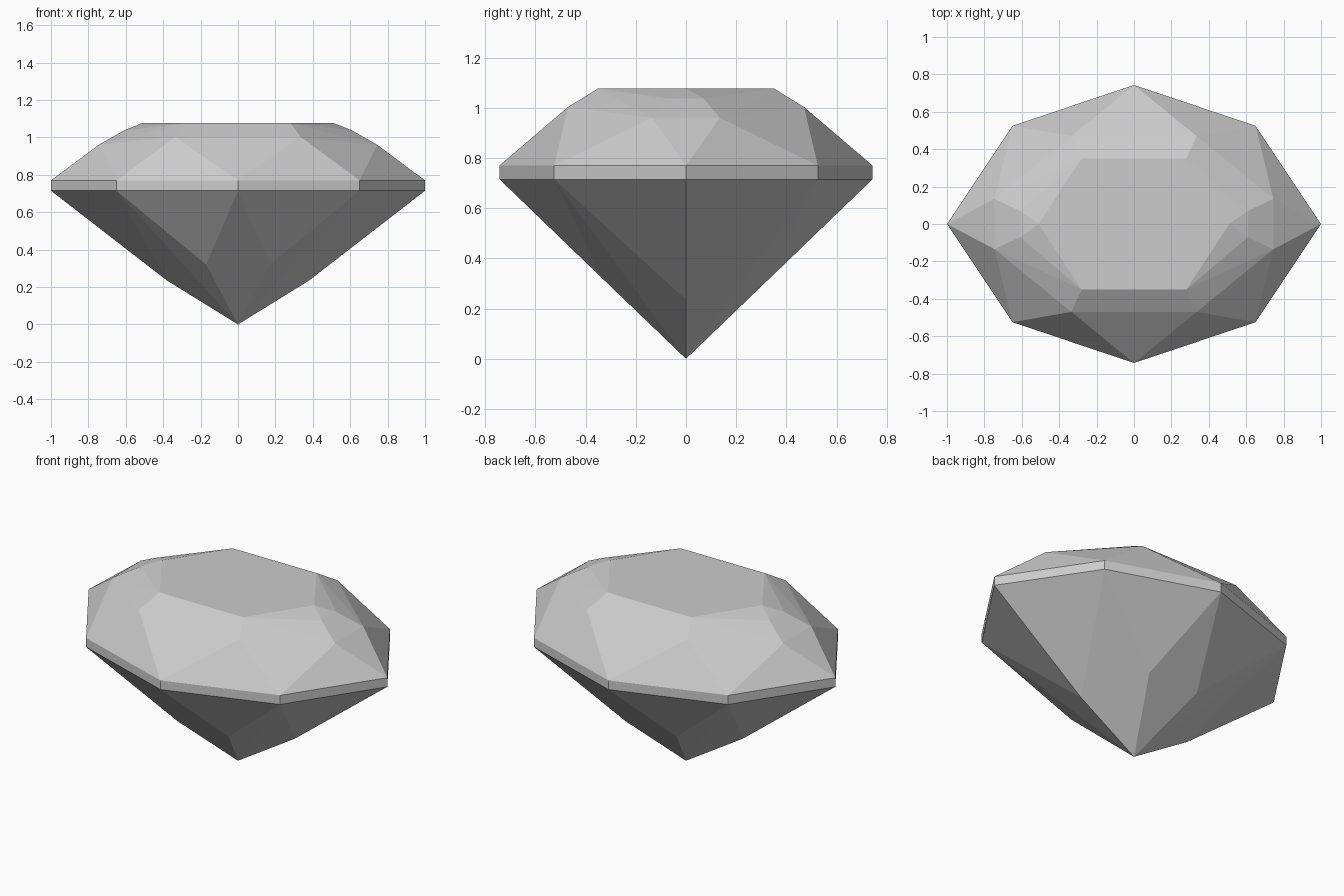
import bpy
import bmesh
from math import radians

cube = bpy.data.objects.get("Cube")
if cube:
    bpy.data.objects.remove(cube, do_unlink=True)

GIRDLE_BOTTOM, GIRDLE_TOP, TABLE = 0.715, 0.77, 1.077

# Eight-sided outline, one quadrant
outline = [(1, 0), (0.65, 0.525), (0, 0.743)]

# Facet corners in one quadrant, from the table down to the tip
corners = [
    (0.51, 0, TABLE), (0.28, 0.35, TABLE),
    (0.61, 0.07, 1.037), (0.335, 0.47, 1.003), (0.745, 0.135, 0.96),
    (0.17, 0.333, 0.32), (0.38, 0, 0.235), (0, 0, 0),
]
corners += [(x, y, z) for x, y in outline for z in (GIRDLE_TOP, GIRDLE_BOTTOM)]


def mirrored(points):
    """Repeat quadrant points across x and y without duplicates."""
    return sorted({(sx * x + 0.0, sy * y + 0.0, z)
                   for x, y, z in points for sx in (1, -1) for sy in (1, -1)})


def flat_material(name, rgb):
    mat = bpy.data.materials.new(name)
    mat.use_nodes = True
    mat.diffuse_color = (*rgb, 1)
    mat.node_tree.nodes["Principled BSDF"].inputs["Base Color"].default_value = (*rgb, 1)
    return mat


# Cut stone: flat facets wrapped around the mirrored corners
bm = bmesh.new()
for point in mirrored(corners):
    bm.verts.new(point)
bmesh.ops.convex_hull(bm, input=bm.verts[:])
bmesh.ops.dissolve_limit(bm, angle_limit=radians(1), verts=bm.verts[:], edges=bm.edges[:])
bmesh.ops.recalc_face_normals(bm, faces=bm.faces[:])

mesh = bpy.data.meshes.new("cut_gemstone")
bm.to_mesh(mesh)
bm.free()
mesh.materials.append(flat_material("pale_grey", (0.6, 0.6, 0.6)))
gem = bpy.data.objects.new("cut_gemstone", mesh)
bpy.context.collection.objects.link(gem)
